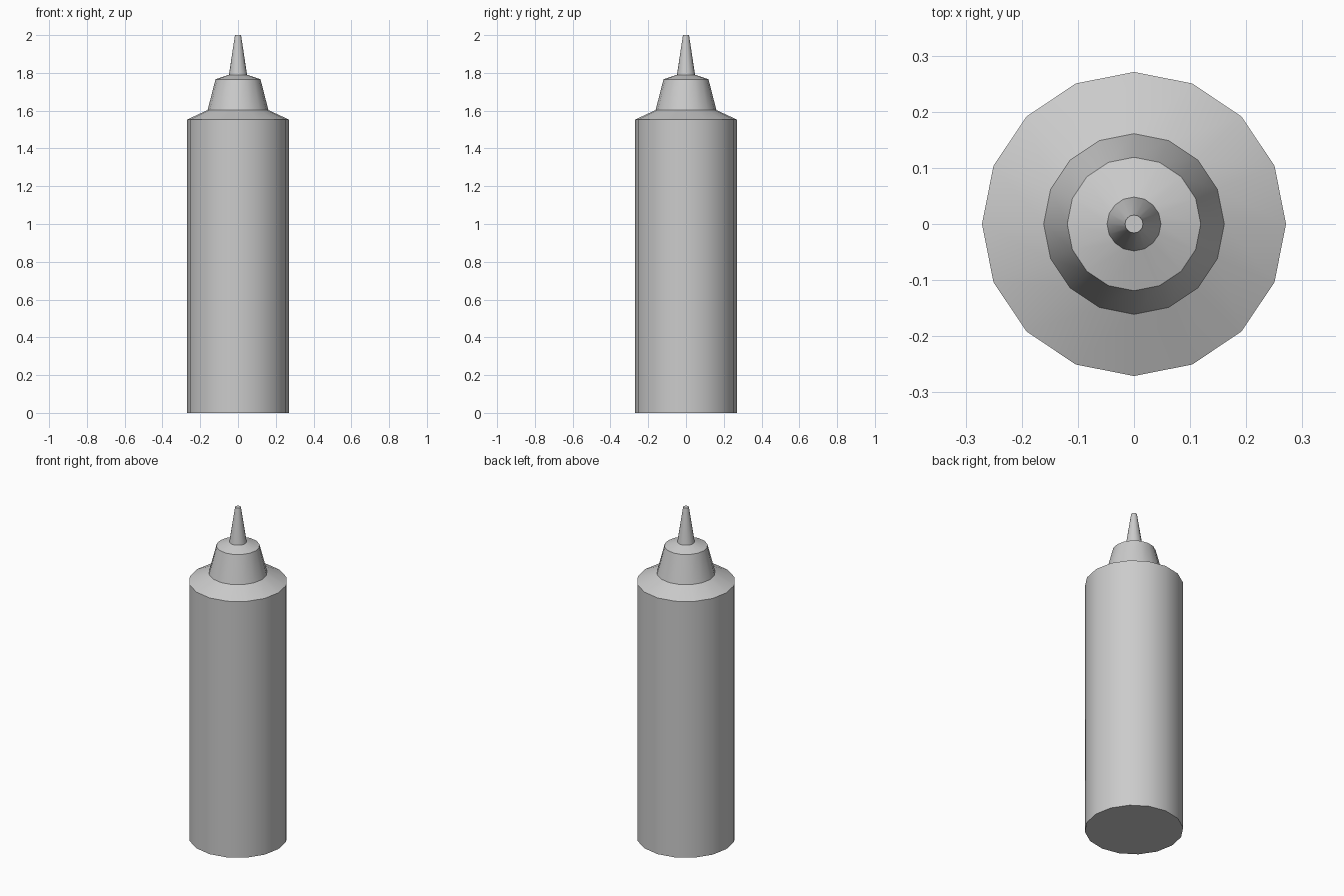
import bpy, bmesh
from math import cos, sin, pi, radians

if "Cube" in bpy.data.objects:
    bpy.data.objects.remove(bpy.data.objects["Cube"])

SIDES = 16


def lathe(name, profile, close_bottom=False, close_top=False):
    """Revolve (radius, height) points around z."""
    bm = bmesh.new()
    rings = [[bm.verts.new((r * cos(2 * pi * i / SIDES), r * sin(2 * pi * i / SIDES), z))
              for i in range(SIDES)] for r, z in profile]
    for low, high in zip(rings, rings[1:]):
        for i in range(SIDES):
            j = (i + 1) % SIDES
            bm.faces.new((low[i], low[j], high[j], high[i]))
    if close_bottom:
        bm.faces.new(rings[0][::-1])
    if close_top:
        bm.faces.new(rings[-1])
    mesh = bpy.data.meshes.new(name)
    bm.to_mesh(mesh)
    bm.free()
    obj = bpy.data.objects.new(name, mesh)
    bpy.context.collection.objects.link(obj)
    bpy.ops.object.select_all(action='DESELECT')
    obj.select_set(True)
    bpy.context.view_layer.objects.active = obj
    bpy.ops.object.shade_smooth_by_angle(angle=radians(30))
    return obj


# Bottle body with sloped shoulder
lathe("bottle_body", [(0.271, 0), (0.271, 1.552), (0.161, 1.603)], close_bottom=True)
# Tapered screw cap with shallow conical top
lathe("cap", [(0.161, 1.603), (0.119, 1.766), (0.048, 1.79)])
# Pointed nozzle with flat tip
lathe("nozzle", [(0.048, 1.79), (0.016, 2.0)], close_top=True)
